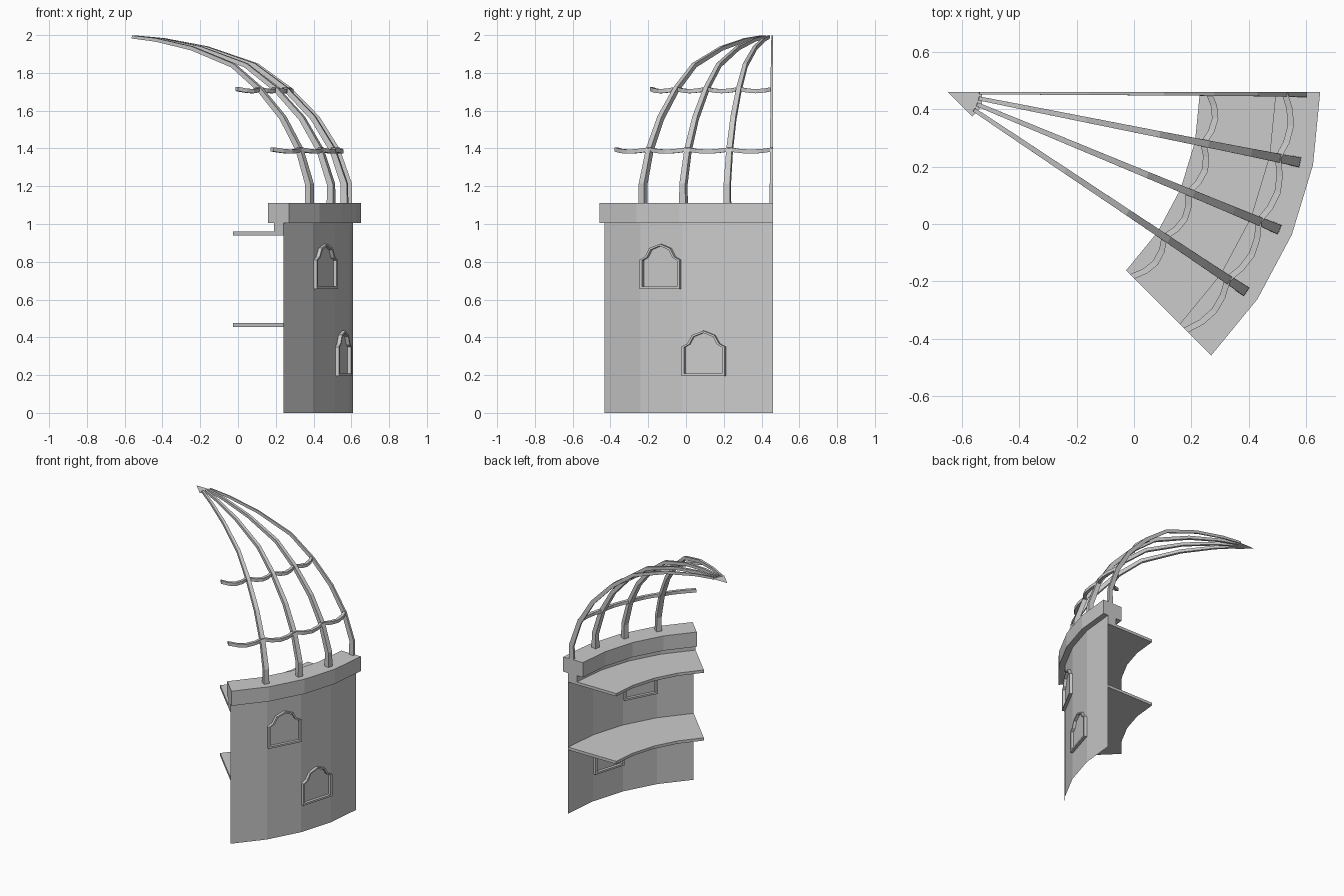
import bpy, bmesh
from math import sin, cos, radians, pi, sqrt

if "Cube" in bpy.data.objects:
    bpy.data.objects.remove(bpy.data.objects["Cube"])

AX, AY = -0.65, 0.46          # tower axis
STEP = 11.25                  # degrees per wall facet


def polar(r, deg, z, t=0.0):
    """Point at radius r, clockwise angle deg, tangential offset t."""
    a = radians(-deg)
    return (AX + r * cos(a) - t * sin(a), min(AY + r * sin(a) + t * cos(a), AY), z)


def make(name, verts, faces):
    me = bpy.data.meshes.new(name)
    me.from_pydata(verts, [], faces)
    ob = bpy.data.objects.new(name, me)
    bpy.context.collection.objects.link(ob)
    bm = bmesh.new()
    bm.from_mesh(me)
    bmesh.ops.recalc_face_normals(bm, faces=bm.faces)
    bm.to_mesh(me)
    bm.free()
    return ob


def loft(name, sections, closed=True):
    """Join equal cross-sections; closed sections get end caps."""
    n = len(sections[0])
    verts = [p for s in sections for p in s]
    faces = []
    for i in range(len(sections) - 1):
        for j in range(n if closed else n - 1):
            k = (j + 1) % n
            faces.append((i * n + j, i * n + k, (i + 1) * n + k, (i + 1) * n + j))
    if closed:
        faces += [tuple(range(n)), tuple(range(len(verts) - n, len(verts)))]
    return make(name, verts, faces)


def sector(name, profile, closed=True):
    return loft(name, [[polar(r, STEP * i, z) for r, z in profile] for i in range(5)], closed)


# Wall sheet, two floors and the stepped rim
sector("wall", [(1.26, 0), (1.26, 1.0)], closed=False)
for name, z in (("lower_floor", 0.455), ("upper_floor", 0.94)):
    sector(name, [(0.88, z), (1.26, z), (1.26, z + 0.02), (0.88, z + 0.02)])
sector("rim", [(1.19, 0.96), (1.26, 0.96), (1.26, 1.005), (1.30, 1.005),
               (1.30, 1.11), (1.145, 1.11), (1.145, 1.005), (1.19, 1.005)])

# Curved dome ribs, tapering towards the apex
path = [(1.237, 1.10), (1.237, 1.21), (1.175, 1.39), (1.07, 1.56), (0.92, 1.715),
        (0.75, 1.84), (0.49, 1.93), (0.26, 1.975), (0.11, 1.99)]
for i in range(4):
    secs = []
    for k, (r, z) in enumerate(path):
        p, q = path[max(k - 1, 0)], path[min(k + 1, len(path) - 1)]
        dr, dz = q[0] - p[0], q[1] - p[1]
        l = sqrt(dr * dr + dz * dz)
        f = k / (len(path) - 1)
        w, d = 0.018 - 0.011 * f, 0.018 - 0.01 * f
        nr, nz = dz / l * d, -dr / l * d
        secs.append([polar(r + s * nr, STEP * i, z + s * nz, t)
                     for s, t in ((-1, -w), (1, -w), (1, w), (-1, w))])
    loft("dome_rib_%d" % (i + 1), secs)

# Scalloped hoops bulging out between ribs
for name, r0, z0 in (("lower_hoop", 1.175, 1.395), ("upper_hoop", 0.91, 1.715)):
    secs = []
    for k in range(17):
        b = sin(pi * (k % 4) / 4)
        r, z, h = r0 + 0.028 * b, z0 - 0.012 * b, 0.011
        secs.append([polar(r + x * h, STEP * k / 4, z + y * h)
                     for x, y in ((-1, -1), (1, -1), (1, 1), (-1, 1))])
    loft(name, secs)

# Flat cap plate at the apex
make("apex_plate", [polar(0, 0, 1.985), polar(0.12, 0, 1.985),
                    polar(0.13, 22.5, 1.985), polar(0.12, 45, 1.985)], [(0, 1, 2, 3)])

# Arched window frames, one on each middle facet
half = [(0.12, 0), (0.12, 0.155), (0.088, 0.172), (0.062, 0.217)]
outer = half + [(0, 0.24)] + [(-u, z) for u, z in reversed(half)]
inner = [(u * 0.87, 0.013 + z * 0.9) for u, z in outer]
for name, deg, z0 in (("lower_window_frame", 1.5 * STEP, 0.195),
                      ("upper_window_frame", 2.5 * STEP, 0.655)):
    rm = 1.26 * cos(radians(STEP / 2))
    loops = [(outer, rm - 0.02), (outer, rm + 0.02), (inner, rm + 0.02), (inner, rm - 0.02)]
    n = len(outer)
    verts = [polar(r, deg, z0 + z, u) for pts, r in loops for u, z in pts]
    faces = [(a * n + j, a * n + (j + 1) % n, ((a + 1) % 4) * n + (j + 1) % n, ((a + 1) % 4) * n + j)
             for a in range(4) for j in range(n)]
    make(name, verts, faces)
